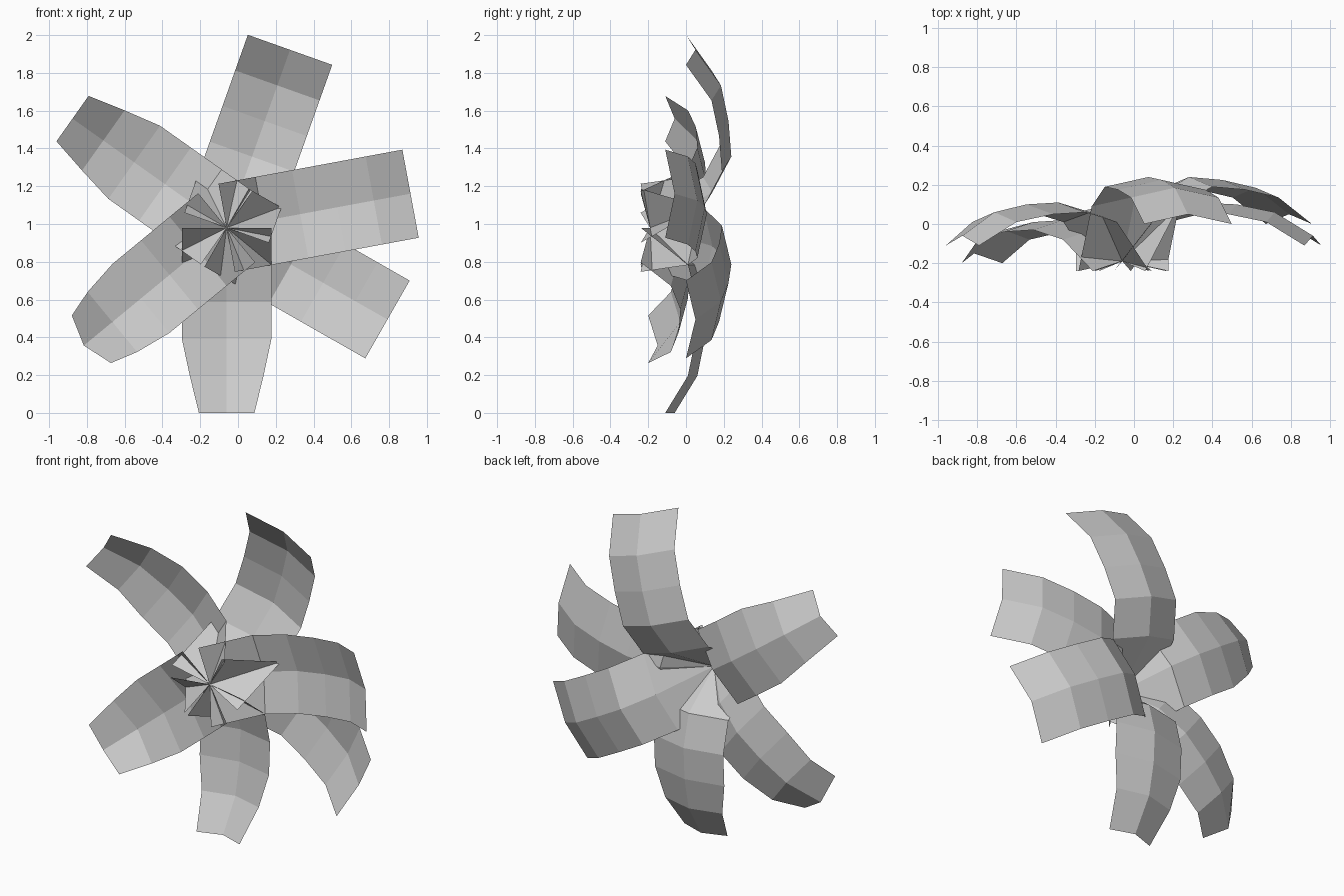
import bpy
import bmesh
from math import radians, cos, sin

cube = bpy.data.objects.get("Cube")
if cube:
    bpy.data.objects.remove(cube, do_unlink=True)

# Single flat material
grey = bpy.data.materials.new("light_grey")
grey.use_nodes = True
GREY = (0.6, 0.6, 0.6, 1)
grey.diffuse_color = GREY
bsdf = grey.node_tree.nodes["Principled BSDF"]
bsdf.inputs["Base Color"].default_value = GREY
bsdf.inputs["Roughness"].default_value = 0.9

HUB_X, HUB_Z = -0.06, 0.98
FOLD = 0.05          # how far the leaf edges sit in front of the midrib

# Half widths and midrib depths at evenly spaced rows, hub to tip
BROAD = [0.237] * 6
TAPERED = [0.237] * 4 + [0.195, 0.147]
HIGH = [-0.19, 0.14, 0.24, 0.225, 0.185, 0.05]
MIDDLE = [-0.19, 0.06, 0.11, 0.10, 0.06, -0.06]
LOW = [-0.19, -0.03, 0.02, 0.01, -0.03, -0.15]


def leaf(name, angle, widths, depths, length=1.0):
    """Arched strip of quads, two wide, folded along its midrib."""
    a = radians(angle)
    bm = bmesh.new()
    rows = []
    for i, (w, y) in enumerate(zip(widths, depths)):
        r = length * i / (len(widths) - 1)
        row = []
        for side in (-1, 0, 1):
            v = side * w
            row.append(bm.verts.new((HUB_X + r * cos(a) - v * sin(a),
                                     y - FOLD * abs(side),
                                     HUB_Z + r * sin(a) + v * cos(a))))
        rows.append(row)
    for near, far in zip(rows, rows[1:]):
        for k in range(2):
            bm.faces.new((near[k], far[k], far[k + 1], near[k + 1]))
    mesh = bpy.data.meshes.new(name)
    bm.to_mesh(mesh)
    bm.free()
    mesh.materials.append(grey)
    obj = bpy.data.objects.new(name, mesh)
    bpy.context.collection.objects.link(obj)
    return obj


# Six leaves fanned around the hub
leaf("top_leaf", 70.4, BROAD, HIGH)
leaf("left_leaf", 10.5, BROAD, MIDDLE, 0.99)
leaf("lower_left_leaf", -29.7, BROAD, HIGH, 0.98)
leaf("bottom_leaf", -90, TAPERED, MIDDLE, 0.98)
leaf("upper_right_leaf", 144.7, TAPERED, MIDDLE)

# The lowest leaf has a slightly pointed tip
pointed = leaf("lower_right_leaf", 219.5, TAPERED[:4] + [0.206, 0.163], LOW, 0.98)
for v in (pointed.data.vertices[-3], pointed.data.vertices[-1]):
    v.co.x += 0.04
    v.co.z += 0.033
